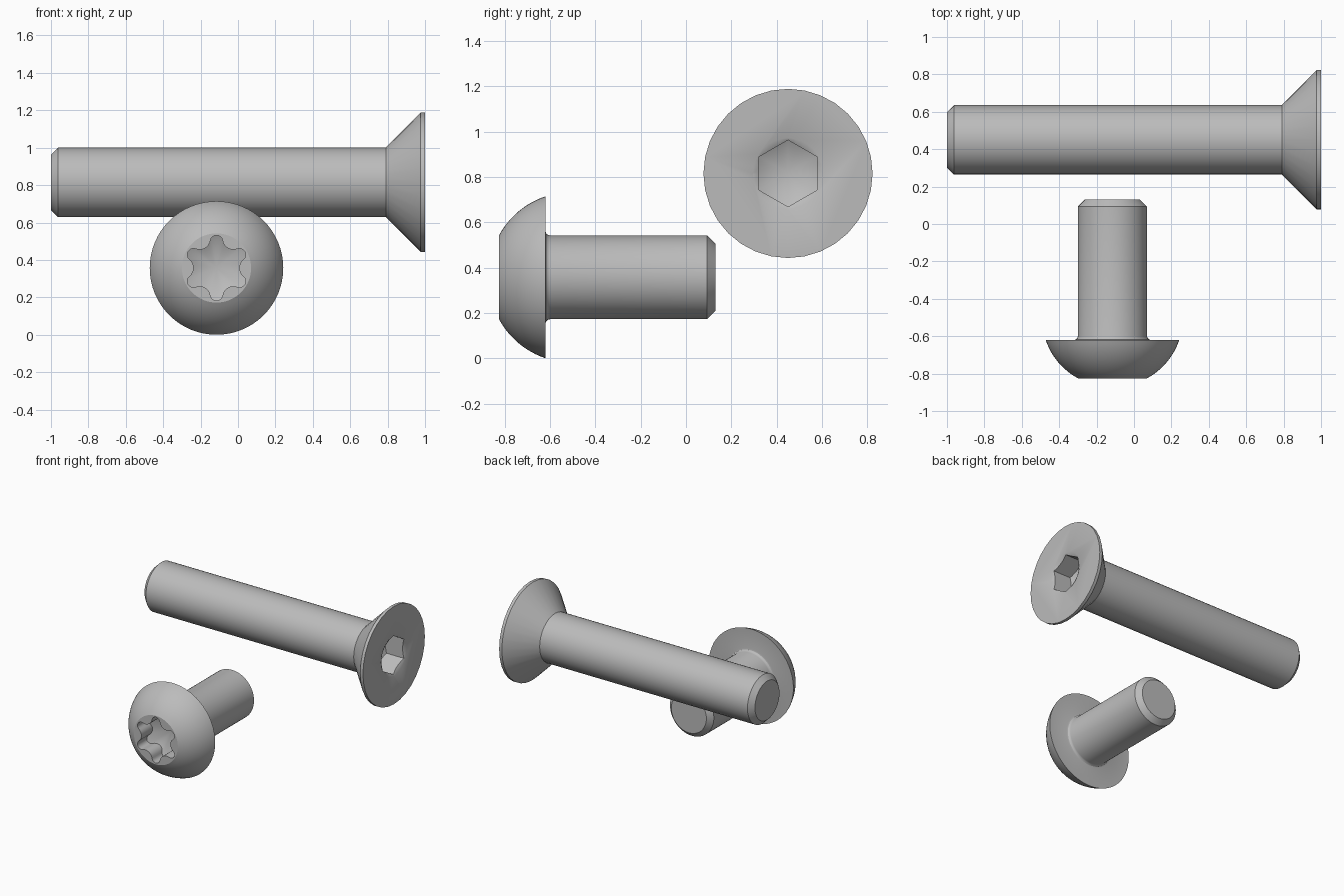
import bpy, bmesh, math
from mathutils import Matrix, Vector

if "Cube" in bpy.data.objects:
    bpy.data.objects.remove(bpy.data.objects["Cube"])

steel = bpy.data.materials.new("steel_grey")
steel.diffuse_color = (0.5, 0.5, 0.5, 1)
steel.use_nodes = True
steel.node_tree.nodes["Principled BSDF"].inputs["Base Color"].default_value = steel.diffuse_color


def make_object(name, bm):
    bmesh.ops.recalc_face_normals(bm, faces=bm.faces)
    me = bpy.data.meshes.new(name)
    bm.to_mesh(me)
    bm.free()
    me.materials.append(steel)
    ob = bpy.data.objects.new(name, me)
    bpy.context.collection.objects.link(ob)
    return ob


def lathe(name, profile, n):
    """Solid of revolution about local z from (radius, z) points, capped flat."""
    bm = bmesh.new()
    rings = [[bm.verts.new((r * math.cos(2 * math.pi * i / n),
                            r * math.sin(2 * math.pi * i / n), z)) for i in range(n)]
             for r, z in profile]
    for a, b in zip(rings, rings[1:]):
        for i in range(n):
            j = (i + 1) % n
            bm.faces.new((a[i], a[j], b[j], b[i]))
    bm.faces.new(rings[0])
    bm.faces.new(rings[-1])
    return make_object(name, bm)


def socket_cutter(name, outline, top, apex_depth, slope):
    """Prism of the outline whose floor is a round cone, like a drilled socket."""
    bm = bmesh.new()
    hi = [bm.verts.new((x, y, top + 0.1)) for x, y in outline]
    lo = [bm.verts.new((x, y, top - apex_depth + slope * math.hypot(x, y))) for x, y in outline]
    tip = bm.verts.new((0, 0, top - apex_depth))
    n = len(outline)
    for i in range(n):
        j = (i + 1) % n
        bm.faces.new((hi[i], hi[j], lo[j], lo[i]))
        bm.faces.new((lo[i], lo[j], tip))
    bm.faces.new(hi)
    return make_object(name, bm)


def cut(ob, cutter):
    bpy.context.view_layer.objects.active = ob
    m = ob.modifiers.new("socket", 'BOOLEAN')
    m.operation, m.solver, m.object = 'DIFFERENCE', 'EXACT', cutter
    bpy.ops.object.modifier_apply(modifier=m.name)
    bpy.data.objects.remove(cutter, do_unlink=True)


def finish(ob, axes, centre):
    """Turn the local x, y, z axes to the given world axes, place and smooth."""
    m = Matrix(axes).transposed().to_4x4()
    m.translation = Vector(centre)
    ob.data.transform(m)
    bpy.ops.object.select_all(action='DESELECT')
    ob.select_set(True)
    bpy.context.view_layer.objects.active = ob
    bpy.ops.object.shade_smooth_by_angle(angle=math.radians(30))


def hexagon(radius, steps=8):
    corners = [Vector((radius * math.cos(math.radians(90 + 60 * k)),
                       radius * math.sin(math.radians(90 + 60 * k)))) for k in range(6)]
    return [tuple(corners[k].lerp(corners[(k + 1) % 6], s / steps))
            for k in range(6) for s in range(steps)]


def six_lobe(outer, inner, tip_r):
    """Six rounded lobes joined by tangent hollow arcs."""
    c = outer - tip_r
    cos30 = math.cos(math.pi / 6)
    hollow = ((c * c + inner * inner - 2 * c * inner * cos30 - tip_r ** 2)
              / (2 * tip_r - 2 * inner + 2 * c * cos30))
    h = Vector(((inner + hollow) * cos30, (inner + hollow) / 2))
    lobe = Vector((c, 0))
    a = math.atan2(h.y, h.x - c)                 # tangent direction on the lobe
    half = math.pi + a - math.radians(210)       # half sweep of the hollow
    pts = []
    for k in range(6):
        rot = Matrix.Rotation(math.radians(90 + 60 * k), 2)
        for s in range(9):
            t = -a + 2 * a * s / 8
            pts.append(tuple(rot @ (lobe + tip_r * Vector((math.cos(t), math.sin(t))))))
        for s in range(1, 8):
            t = math.radians(210) + half * (1 - s / 4)
            pts.append(tuple(rot @ (h + hollow * Vector((math.cos(t), math.sin(t))))))
    return pts


# Long countersunk screw with hexagon socket, along x
long_screw = lathe("countersunk_screw", [
    (0.148, -1.0), (0.185, -0.963), (0.185, 0.79), (0.373, 0.977), (0.373, 1.0)], 32)
cut(long_screw, socket_cutter("hex_cutter", hexagon(0.147), 1.0, 0.225, 0.5))
# conical lead-in around the hexagon
cut(long_screw, lathe("lead_in_cutter", [
    (0.120, 0.980), (0.155, 1.0), (0.172, 1.01)], 32))
finish(long_screw, ((0, 1, 0), (0, 0, 1), (1, 0, 0)), (0, 0.45, 0.815))

# Short button head screw with six-lobe socket, along y, head to the front
dome_c, dome_r = 0.499, 0.375
a0, a1 = math.asin(0.357 / dome_r), math.asin(0.185 / dome_r)
dome = [(dome_r * math.sin(a0 + (a1 - a0) * i / 12),
         0.62 + (0.205 * (math.cos(a0 + (a1 - a0) * i / 12) - math.cos(a0))
                 / (math.cos(a1) - math.cos(a0)))) for i in range(13)]
fillet = [(0.205 - 0.02 * math.sin(t), 0.60 + 0.02 * (1 - math.cos(t)))
          for t in (math.pi / 2, math.pi / 3, math.pi / 6, 0)]
fillet = [(0.205 - 0.02 * math.cos(t), 0.60 + 0.02 * math.sin(t))
          for t in (0, math.pi / 6, math.pi / 3, math.pi / 2)]
button = lathe("button_head_screw",
               [(0.148, -0.13), (0.185, -0.093)] + fillet + dome, 64)
cut(button, socket_cutter("lobe_cutter", six_lobe(0.175, 0.122, 0.033), 0.825, 0.19, 0.45))
finish(button, ((1, 0, 0), (0, 0, 1), (0, -1, 0)), (-0.115, 0, 0.357))
